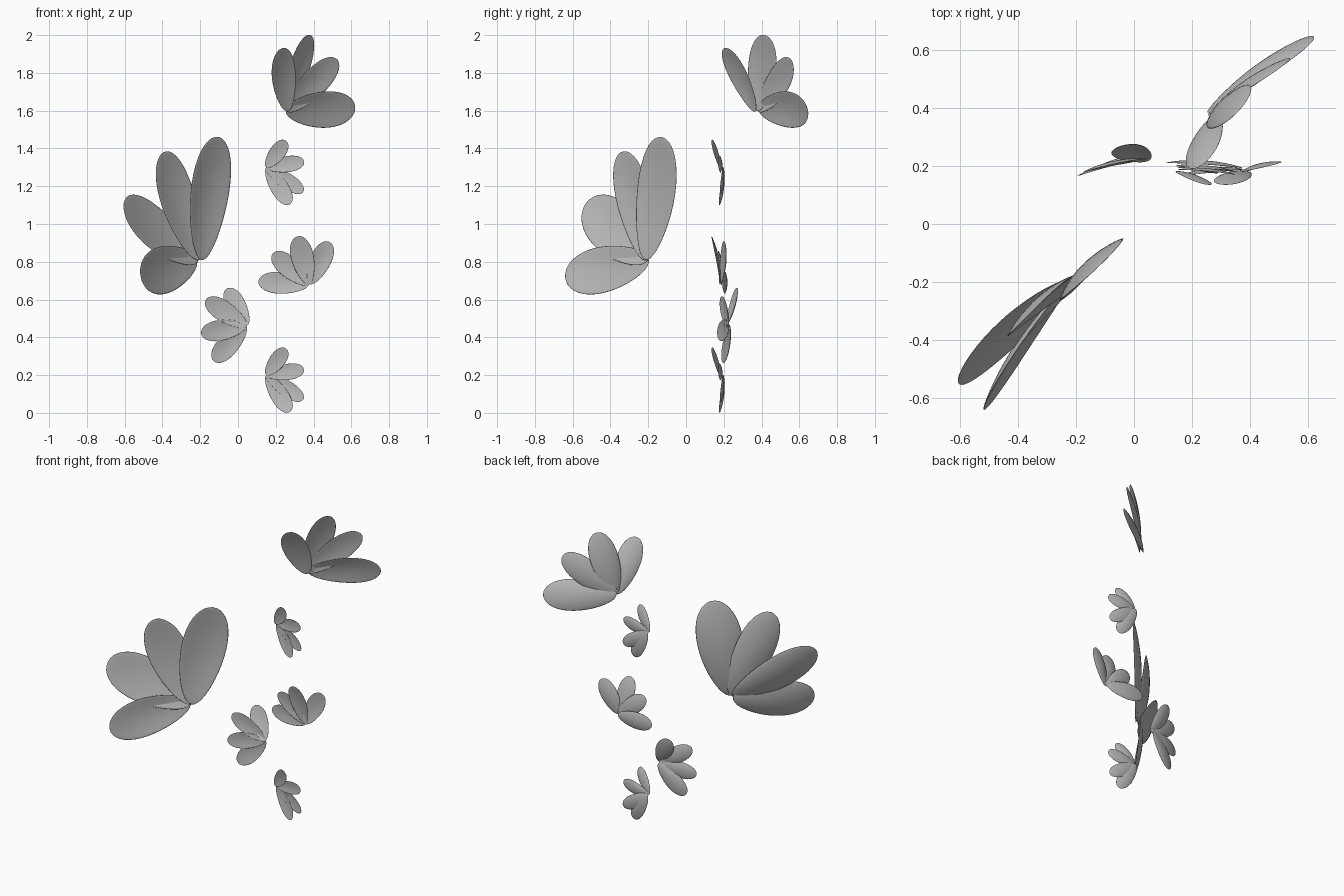
import bpy
import bmesh
from mathutils import Vector

cube = bpy.data.objects.get("Cube")
if cube:
    bpy.data.objects.remove(cube, do_unlink=True)

# One plain grey for every petal
grey = bpy.data.materials.new("petal_grey")
grey.use_nodes = True
colour = (0.5, 0.5, 0.5, 1)
grey.diffuse_color = colour
grey.node_tree.nodes["Principled BSDF"].inputs["Base Color"].default_value = colour


def petal(name, base, tip, width, facing):
    """A thin, cupped, egg-shaped petal bowed backwards between base and tip."""
    base, tip = Vector(base), Vector(tip)
    length = (tip - base).length
    along = (tip - base).normalized()
    facing = Vector(facing)
    normal = (facing - along * facing.dot(along)).normalized()
    across = along.cross(normal)

    bm = bmesh.new()
    bmesh.ops.create_uvsphere(bm, u_segments=32, v_segments=20, radius=1)
    for v in bm.verts:
        side, thick, t = v.co.x, v.co.y, (1 + v.co.z) / 2
        taper = 0.78 + 0.4 * t
        cup = 0.08 * width * side * side - 0.05 * length * 4 * t * (1 - t)
        v.co = (base + along * length * t
                + across * side * taper * width / 2
                + normal * (cup + thick * 0.035 * width))
    bmesh.ops.recalc_face_normals(bm, faces=bm.faces)
    mesh = bpy.data.meshes.new(name)
    bm.to_mesh(mesh)
    bm.free()
    mesh.materials.append(grey)
    mesh.shade_smooth()
    obj = bpy.data.objects.new(name, mesh)
    bpy.context.collection.objects.link(obj)


def blossom(name, base, facing, petals, layer):
    """A fan of petals; each row is tip, width and an optional own facing."""
    for i, (tip, width, *own) in enumerate(petals):
        direction = Vector(own[0] if own else facing).normalized()
        start = Vector(base) + direction * layer * (1.5 - i)
        petal(f"{name}_petal_{i + 1}", start, tip, width, direction)


# Large blossom, low on the right-hand side
blossom("large_blossom", (-.205, -.205, .81), (.7, -.7, 0), [
    ((-.1, -.125, 1.46), .285),
    ((-.395, -.345, 1.38), .25),
    ((-.605, -.53, 1.11), .28, (.7, -.62, .33)),
    ((-.515, -.64, .72), .25, (.79, -.6, .12)),
], layer=0.01)

# Medium blossom at the top
blossom("top_blossom", (.26, .375, 1.6), (.7, -.7, 0), [
    ((.23, .2, 1.93), .155, (.6, -.72, -.34)),
    ((.385, .42, 2), .18, (.79, -.58, -.18)),
    ((.53, .56, 1.865), .165),
    ((.62, .645, 1.605), .2, (.6, -.75, -.25)),
], layer=0.008)

# Two matching small blossoms, one above the other
for name, z in (("upper_small_blossom", 1.1), ("bottom_small_blossom", 0)):
    blossom(name, (.15, .19, z + .2), (-.1, -1, 0), [
        ((.255, .135, z + .34), .085),
        ((.35, .17, z + .23), .085),
        ((.345, .18, z + .07), .085),
        ((.275, .175, z + .005), .095),
    ], layer=0.006)

# Small blossom in the middle, fanned to the other side
blossom("middle_small_blossom", (.375, .185, .68), (0, -1, 0), [
    ((.485, .205, .905), .115, (.35, -.9, .2)),
    ((.315, .135, .935), .12),
    ((.185, .17, .845), .11),
    ((.108, .21, .695), .115),
], layer=0.005)

# Small blossom beside the large one
blossom("lower_small_blossom", (.045, .225, .46), (.28, -.95, 0), [
    ((-.055, .265, .66), .11, (.3, -.9, .2)),
    ((-.17, .18, .6), .11),
    ((-.195, .165, .42), .11),
    ((-.13, .19, .275), .115),
], layer=0.006)
